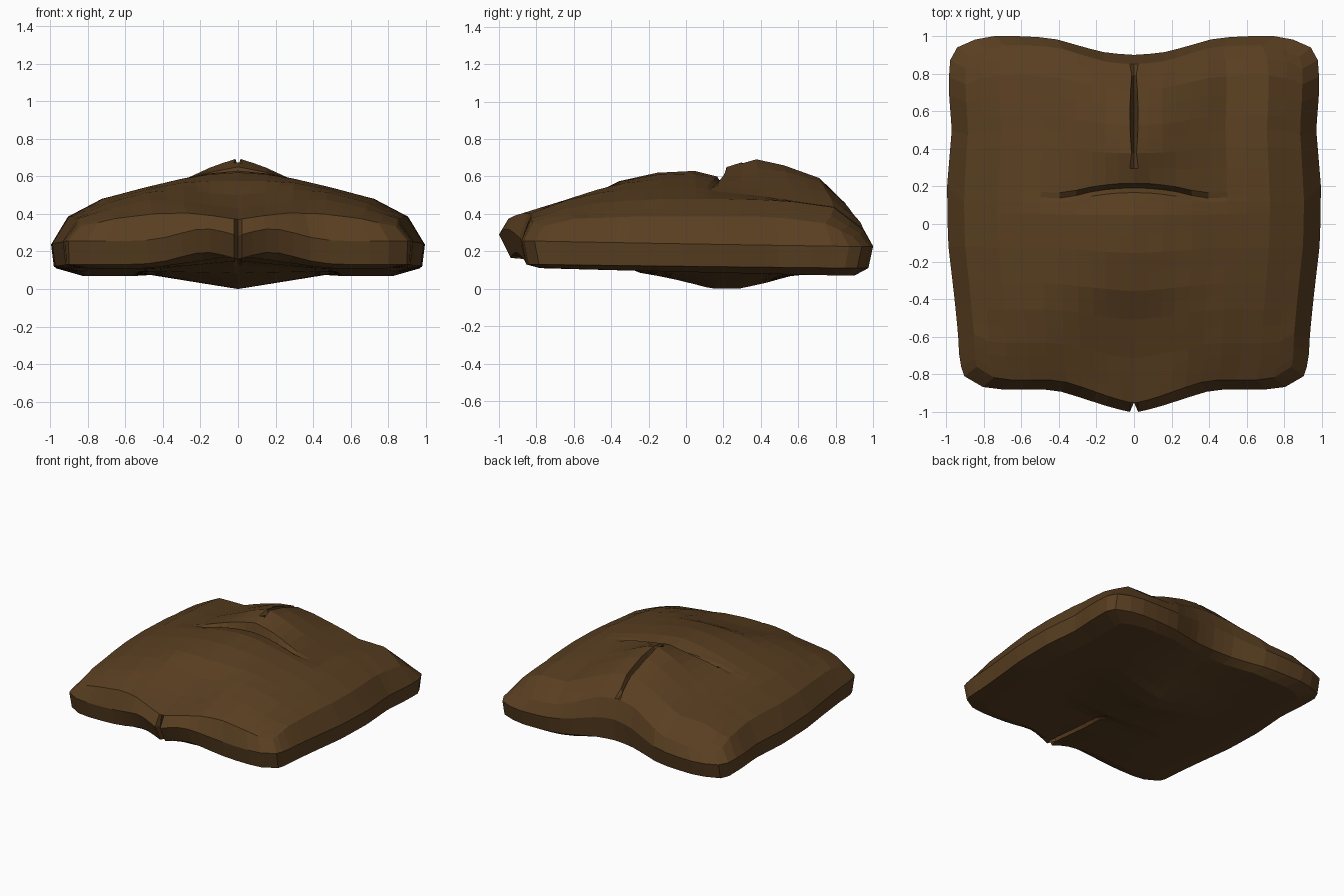
import bpy, bmesh
from math import sin, pi, exp

if "Cube" in bpy.data.objects:
    bpy.data.objects.remove(bpy.data.objects["Cube"])


def lerp(pts, x):
    """Piecewise-linear lookup in a list of (x, value) pairs."""
    if x <= pts[0][0]:
        return pts[0][1]
    for (a, u), (b, v) in zip(pts, pts[1:]):
        if x <= b:
            return u + (v - u) * (x - a) / (b - a)
    return pts[-1][1]


# Plan outline: half width along y, front and back edges across the half width
WIDTH = [(-.88, .88), (-.82, .9), (-.73, .93), (-.6, .935), (-.4, .955), (-.1, .99),
         (.2, .995), (.5, .97), (.7, .985), (.86, .985), (.96, .93)]
FRONT = [(0, -1), (.025, -1), (.1, -.985), (.2, -.96), (.3, -.93), (.45, -.89),
         (.55, -.88), (.89, -.88), (1, -.81)]
BACK = [(0, .9), (.15, .91), (.3, .945), (.45, .985), (.6, 1), (.87, 1), (1, .94)]

# Upper surface: heights at six stations from centre to rim, for sections along y
STATIONS = (0, .17, .34, .55, .8, 1)
EDGE = (.54, .48, .385)
SECTIONS = [
    (-.93, (.37, .39, .405, .40, .375, .335)),
    (-.70, (.43, .445, .47, .475, .43, .375)),
    (-.50, (.50, .51, .53, .515, .46, .38)),
    (-.35, (.575, .575, .565, .53, .47, .385)),
    (-.15, (.62, .61, .585) + EDGE),
    (.05, (.63, .615, .585) + EDGE),
    (.17, (.60, .59, .57, .53, .48, .385)),
    (.195, (.56, .555, .55, .525, .48, .385)),
    (.22, (.65, .62, .58, .52, .48, .385)),
    (.38, (.70, .645, .575, .495, .475, .385)),
    (.53, (.665, .625, .555, .47, .465, .375)),
    (.72, (.595, .57, .515, .44, .435, .35)),
    (.86, (.46, .44, .385, .325, .31, .28)),
]
BELLY = [(-.93, .18), (-.6, .15), (-.38, .14), (-.28, .09), (-.1, .06), (.05, .025),
         (.15, 0), (.3, 0), (.45, .03), (.6, .07), (.86, .12)]

COLS = [0, .025, .09, .17, .25, .34, .44, .55, .67, .8, .91, 1]
ROWS = [-.93, -.87, -.78, -.7, -.6, -.5, -.42, -.35, -.25, -.15, -.05, .05, .12, .17,
        .195, .22, .3, .38, .46, .53, .63, .72, .8, .86]
N0, N1 = ROWS[0], ROWS[-1]
NR, NC = len(ROWS), len(COLS)


def place(s, n, k, inset):
    t = (n - N0) / (N1 - N0)
    y = n + (lerp(FRONT, s) + inset - N0) * (1 - t) ** 3 \
          + (lerp(BACK, s) - inset - N1) * t ** 3
    return k * s * lerp(WIDTH, y), y


def top_point(s, n):
    x, y = place(s, n, .91, .05)
    z = lerp([(r, lerp(list(zip(STATIONS, h)), s)) for r, h in SECTIONS], n)
    y -= .5 * min(s, .4) ** 2 * exp(-((n - .195) / .12) ** 2)   # bowed cross fold
    if .3 < n < .86:                                 # lens-shaped centre slit
        open_ = sin(pi * (n - .3) / .56)
        if s == 0:
            z -= .12 * open_
        elif s == .025:
            x *= .3 + .7 * open_
    return x, y, z


def bottom_point(s, n):
    x, y = place(s, n, .84, .10)
    edge = .11 - .04 * (n - N0) / (N1 - N0)
    z = edge + (lerp(BELLY, n) - edge) * max(0, 1 - s / .62)
    if s == 0 and n < -.3:                           # groove behind the notch
        z += .08 * (-.3 - n) / .63
    return x, y, z


def rim_point(s, n, upper):
    x, y = place(s, n, 1 if upper else .985, 0 if upper else .025)
    z = .255 - .03 * (n - N0) / 1.8 if upper else .13 - .02 * (n - N0) / 1.8
    if n == N0:                                      # wavy front lip
        z += .065 * exp(-((s - .2) / .22) ** 2)
        if s == 0:
            y += .07                                 # front notch
        if not upper:
            y += .04 * max(0, 1 - s / .5)
    if n == N1:                                      # raised back lip
        z += (.09 if upper else .03) * exp(-(s / .35) ** 2)
    return x, y, z


def build_half(bm):
    top = [[bm.verts.new(top_point(s, n)) for s in COLS] for n in ROWS]
    bot = [[bm.verts.new(bottom_point(s, n)) for s in COLS] for n in ROWS]
    for g in (top, bot):
        for j in range(NR - 1):
            for i in range(NC - 1):
                bm.faces.new((g[j][i], g[j][i + 1], g[j + 1][i + 1], g[j + 1][i]))
    # Rim: boundary walk from front centre round the side to back centre
    walk = [(0, i) for i in range(NC)] + [(j, NC - 1) for j in range(1, NR)] \
        + [(NR - 1, i) for i in range(NC - 2, -1, -1)]
    rings = [[top[j][i] for j, i in walk]]
    for upper in (True, False):
        rings.append([bm.verts.new(rim_point(COLS[i], ROWS[j], upper)) for j, i in walk])
    rings.append([bot[j][i] for j, i in walk])
    for a, b in zip(rings, rings[1:]):
        for k in range(len(walk) - 1):
            bm.faces.new((a[k], b[k], b[k + 1], a[k + 1]))


# Folded leather pad: half built, then mirrored
bm = bmesh.new()
build_half(bm)
half = bm.verts[:] + bm.edges[:] + bm.faces[:]
bmesh.ops.mirror(bm, geom=half, axis='X', merge_dist=.0005)
bmesh.ops.remove_doubles(bm, verts=bm.verts[:], dist=.0005)
bmesh.ops.recalc_face_normals(bm, faces=bm.faces[:])
mesh = bpy.data.meshes.new("leather_pad")
bm.to_mesh(mesh)
bm.free()
pad = bpy.data.objects.new("leather_pad", mesh)
bpy.context.collection.objects.link(pad)

# Brown leather colour
mat = bpy.data.materials.new("brown_leather")
mat.diffuse_color = (.1, .049, .015, 1)
mat.use_nodes = True
mat.node_tree.nodes["Principled BSDF"].inputs["Base Color"].default_value = mat.diffuse_color
mesh.materials.append(mat)
